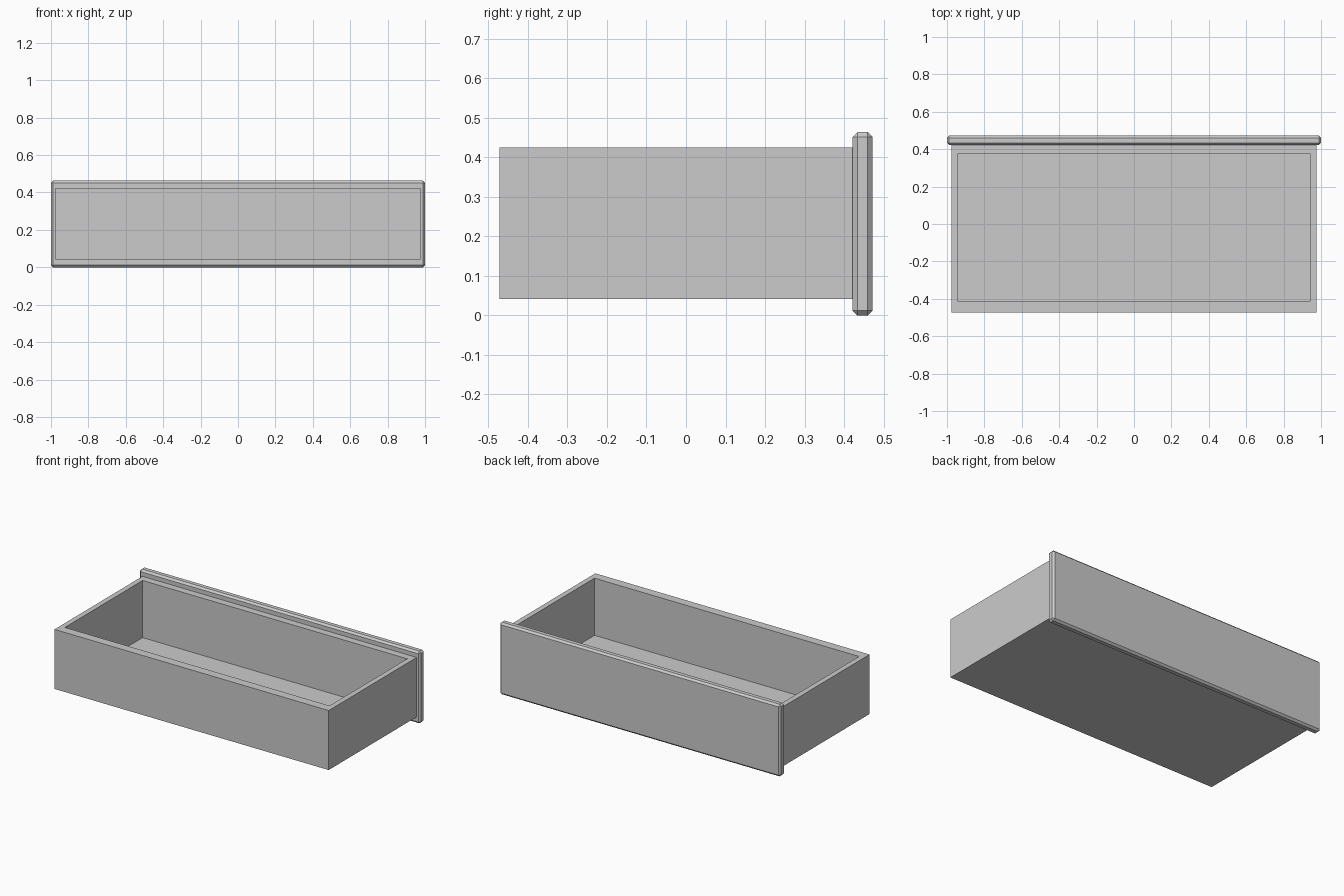
import bpy
import bmesh

old = bpy.data.objects.get("Cube")
if old:
    bpy.data.objects.remove(old, do_unlink=True)

# Single plain grey
grey = bpy.data.materials.new("plain_grey")
grey.use_nodes = True
colour = (0.6, 0.6, 0.6, 1)
grey.diffuse_color = colour
grey.node_tree.nodes["Principled BSDF"].inputs["Base Color"].default_value = colour


def rings_object(name, rings):
    """Skin stacked rectangles (half width, y min, y max, z), capping both ends."""
    bm = bmesh.new()
    loops = []
    for half, y0, y1, z in rings:
        corners = ((-half, y0), (half, y0), (half, y1), (-half, y1))
        loops.append([bm.verts.new((x, y, z)) for x, y in corners])
    for low, high in zip(loops, loops[1:]):
        for i in range(4):
            j = (i + 1) % 4
            bm.faces.new((low[i], low[j], high[j], high[i]))
    bm.faces.new(loops[0][::-1])
    bm.faces.new(loops[-1])
    bmesh.ops.recalc_face_normals(bm, faces=bm.faces)
    mesh = bpy.data.meshes.new(name)
    bm.to_mesh(mesh)
    bm.free()
    mesh.materials.append(grey)
    obj = bpy.data.objects.new(name, mesh)
    bpy.context.collection.objects.link(obj)
    return obj


# Open box: up the outside, over the rim, down to the floor
bottom, floor, rim = 0.042, 0.057, 0.425
outer = (0.976, -0.472, 0.424)
inner = (0.942, -0.415, 0.376)
rings_object("drawer_box", [
    (*outer, bottom), (*outer, rim), (*inner, rim), (*inner, floor),
])

# Overhanging panel with chamfered edges
panel = rings_object("drawer_panel", [
    (1.0, 0.422, 0.472, 0.0), (1.0, 0.422, 0.472, 0.464),
])
chamfer = panel.modifiers.new("chamfer", "BEVEL")
chamfer.width = 0.012
chamfer.segments = 1
chamfer.limit_method = "ANGLE"
